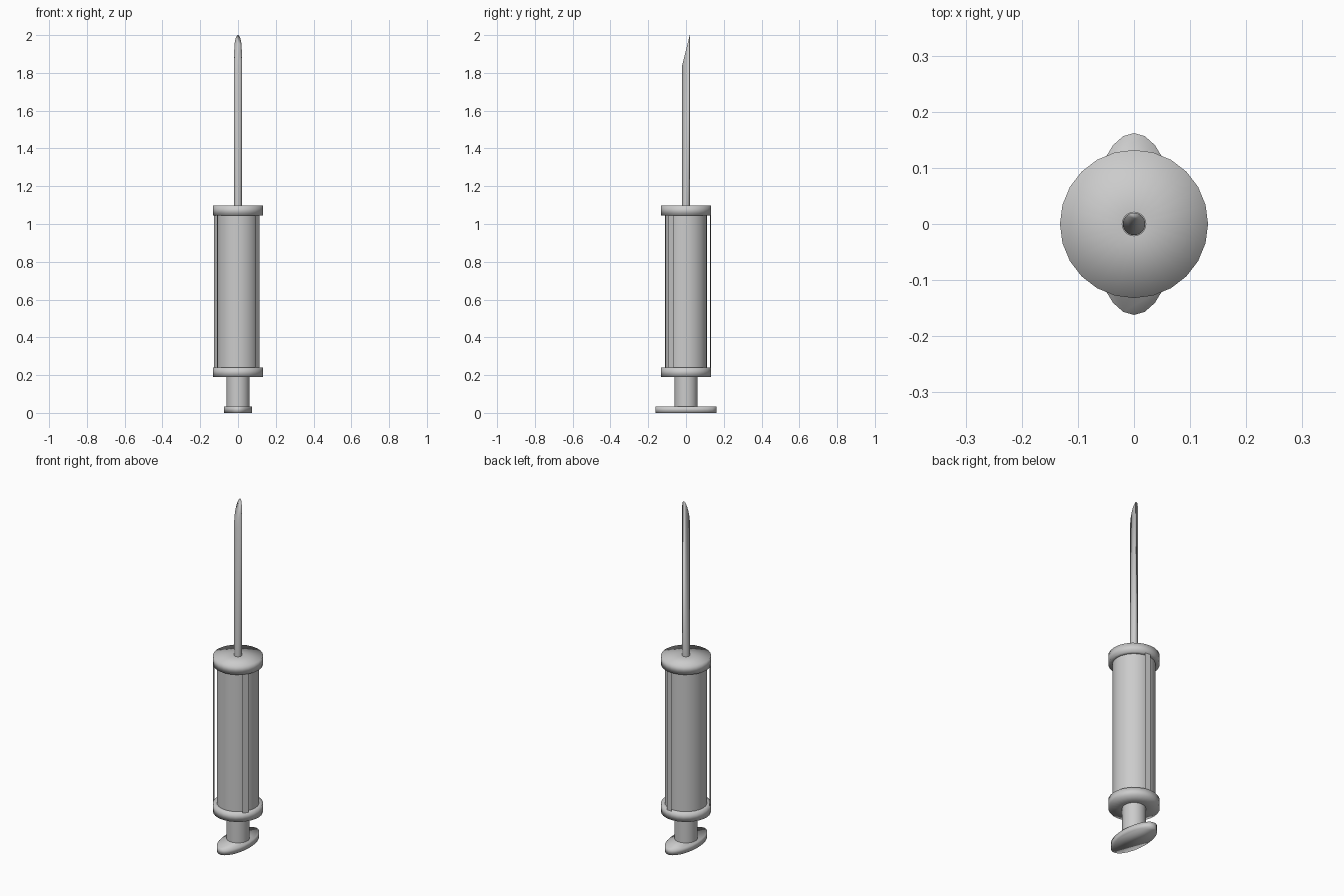
import bpy, bmesh, math
from mathutils import Vector

if "Cube" in bpy.data.objects:
    bpy.data.objects.remove(bpy.data.objects["Cube"])

SIDES = 24
CAP_R = 0.132


def finish(name, bm):
    bmesh.ops.recalc_face_normals(bm, faces=bm.faces)
    me = bpy.data.meshes.new(name)
    bm.to_mesh(me)
    bm.free()
    for p in me.polygons:
        p.use_smooth = True
    ob = bpy.data.objects.new(name, me)
    bpy.context.collection.objects.link(ob)
    return ob


def rim_point(k, r, z, sx=1.0, sy=1.0):
    a = 2 * math.pi * k / SIDES
    return Vector((r * sx * math.sin(a), -r * sy * math.cos(a), z))


def lathe(profile, close=(False, False), sx=1.0, sy=1.0):
    bm = bmesh.new()
    rings = [[bm.verts.new(rim_point(k, r, z, sx, sy)) for k in range(SIDES)]
             for r, z in profile]
    for lo, hi in zip(rings, rings[1:]):
        for k in range(SIDES):
            n = (k + 1) % SIDES
            bm.faces.new((lo[k], lo[n], hi[n], hi[k]))
    for want, ring in zip(close, (rings[0], rings[-1])):
        if want:
            bm.faces.new(ring)
    return bm


# oval thumb plate and plunger rod
finish("thumb_plate", lathe([(1, 0), (1, 0.035)], (True, True), 0.075, 0.162))
finish("plunger_rod", lathe([(0.061, 0.03), (0.061, 0.195)]))

# end caps as rings around the neighbouring parts
finish("lower_cap", lathe([(0.061, 0.19), (CAP_R, 0.19), (CAP_R, 0.24), (0.111, 0.24)]))
finish("upper_cap", lathe([(0.111, 1.045), (CAP_R, 1.045), (CAP_R, 1.098), (0.021, 1.098)]))

# barrel
finish("barrel", lathe([(0.111, 0.235), (0.111, 1.05)]))

# three thin strips joining the caps, each one facet wide
bm = bmesh.new()
for k in (3, 11, 19):
    bm.faces.new([bm.verts.new(rim_point(i, CAP_R, z))
                  for i, z in ((k, 0.24), (k + 1, 0.24), (k + 1, 1.045), (k, 1.045))])
finish("side_strips", bm)

# needle with a slanted tip
r = 0.02
bm = lathe([(r, 1.095), (r, 2.0)], (False, True))
for v in bm.verts:
    if v.co.z > 1.5:
        v.co.z = 1.92 + 0.08 * v.co.y / r
finish("needle", bm)
